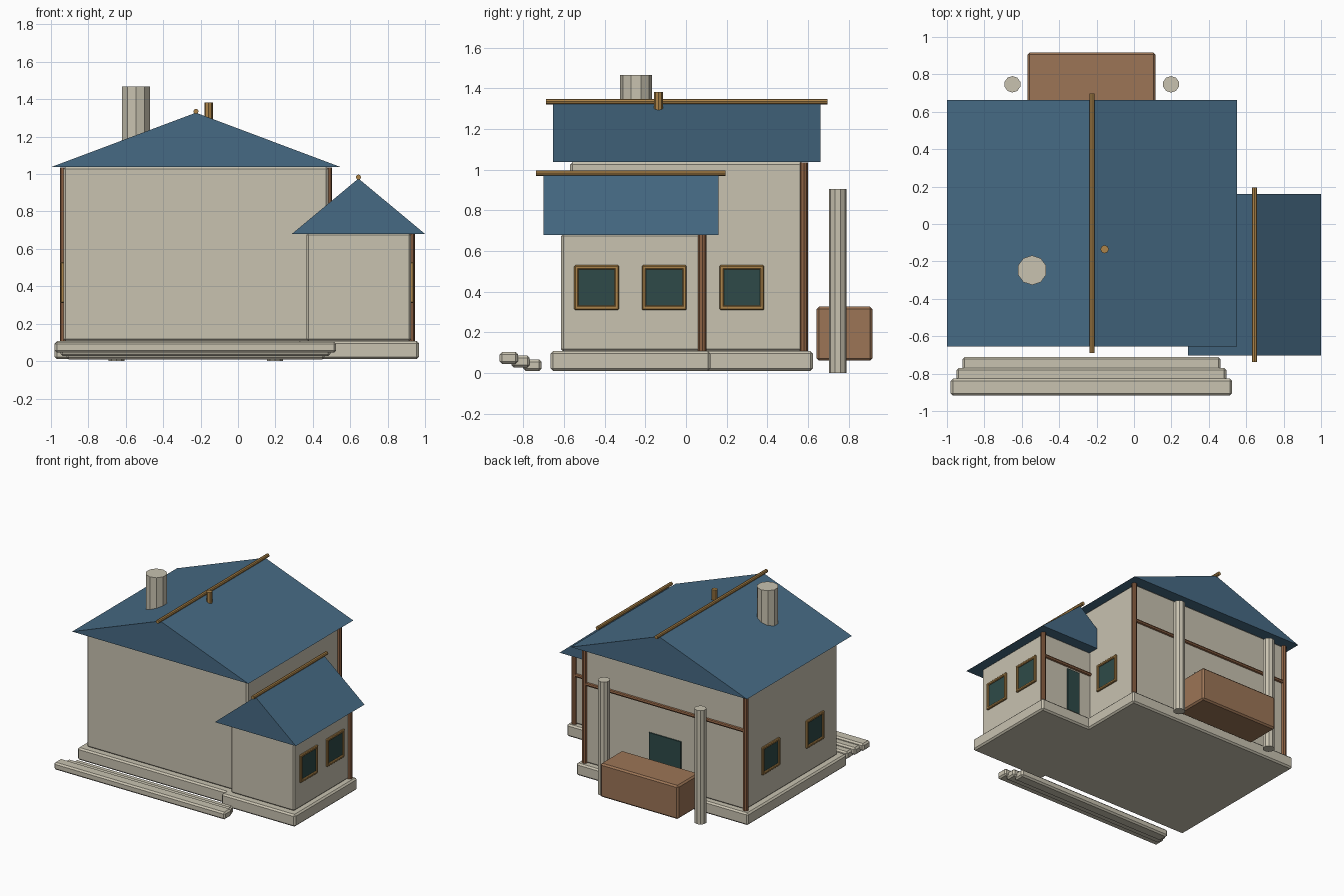
import bpy, bmesh, math
from mathutils import Vector

old = bpy.data.objects.get("Cube")
if old:
    bpy.data.objects.remove(old, do_unlink=True)


def material(name, rgb):
    m = bpy.data.materials.new(name)
    m.use_nodes = True
    lin = [((c / 255 + 0.055) / 1.055) ** 2.4 for c in rgb] + [1.0]
    m.diffuse_color = lin
    m.node_tree.nodes["Principled BSDF"].inputs["Base Color"].default_value = lin
    return m


PLASTER = material("plaster", (200, 194, 176))
ROOF = material("slate blue", (70, 106, 132))
OCHRE = material("ochre wood", (172, 132, 74))
TIMBER = material("dark timber", (142, 98, 68))
CRATE = material("crate brown", (156, 117, 86))
GLASS = material("dark teal", (46, 74, 72))


def finish(name, bm, mat):
    bmesh.ops.recalc_face_normals(bm, faces=bm.faces)
    me = bpy.data.meshes.new(name)
    bm.to_mesh(me)
    bm.free()
    me.materials.append(mat)
    ob = bpy.data.objects.new(name, me)
    bpy.context.scene.collection.objects.link(ob)
    return ob


def box(name, x, y, z, mat, bevel=0.012):
    """Box from (low, high) ranges, with chamfered edges."""
    bm = bmesh.new()
    bmesh.ops.create_cube(bm, size=1)
    for v in bm.verts:
        v.co = Vector([(a + b) / 2 + c * (b - a) for c, (a, b) in zip(v.co, (x, y, z))])
    ob = finish(name, bm, mat)
    if bevel:
        mod = ob.modifiers.new("chamfer", 'BEVEL')
        mod.width = bevel
        mod.segments = 1
    return ob


def rod(name, start, end, radius, mat, sides=8):
    """Faceted cylinder between two points."""
    a, b = Vector(start), Vector(end)
    bm = bmesh.new()
    bmesh.ops.create_cone(bm, cap_ends=True, segments=sides, radius1=radius,
                          radius2=radius, depth=(b - a).length)
    ob = finish(name, bm, mat)
    ob.location = (a + b) / 2
    ob.rotation_euler = (b - a).to_track_quat('Z', 'Y').to_euler()
    return ob


def gable_roof(name, x, y, z):
    """Solid triangular prism with its ridge along y, plus a ridge pole."""
    mid = (x[0] + x[1]) / 2
    bm = bmesh.new()
    tri = [bm.verts.new((px, y[0], pz))
           for px, pz in ((x[0], z[0]), (x[1], z[0]), (mid, z[1]))]
    face = bm.faces.new(tri)
    ext = bmesh.ops.extrude_face_region(bm, geom=[face])
    for v in ext["geom"]:
        if isinstance(v, bmesh.types.BMVert):
            v.co.y = y[1]
    if not any(len(f.verts) == 3 and f.calc_center_median().y < y[0] + 0.01 for f in bm.faces):
        bm.faces.new(tri)
    finish(name, bm, ROOF)
    top = z[1] + 0.007
    rod(name + "_ridge_pole", (mid, y[0] - 0.035, top), (mid, y[1] + 0.035, top), 0.014, OCHRE)


def window(name, wall_x, y, side):
    """Square window on a wall facing +x or -x."""
    z, half, bar = 0.42, 0.11, 0.021

    def span(d0, d1):
        return tuple(sorted((wall_x + side * d0, wall_x + side * d1)))

    depth = span(-0.01, 0.015)
    for s, end in ((-1, "a"), (1, "b")):
        edge = sorted((s * half, s * (half - bar)))
        box(f"{name}_jamb_{end}", depth, [y + e for e in edge], (z - half, z + half), OCHRE, 0.005)
        box(f"{name}_rail_{end}", depth, (y - half, y + half), [z + e for e in edge], OCHRE, 0.005)
    inner = half - bar + 0.002
    box(name + "_glass", span(-0.004, 0.005), (y - inner, y + inner),
        (z - inner, z + inner), GLASS, 0)


def back_timber(name, x0, x1, y, top, posts):
    """Corner posts and a cross beam on a back wall."""
    for i, px in enumerate(posts):
        rod(f"{name}_post_{i + 1}", (px, y, 0.105), (px, y, top), 0.02, TIMBER)
    z = 0.11 + (top - 0.11) * 0.675
    rod(name + "_beam", (x0, y, z), (x1, y, z), 0.015, TIMBER)


# Foundations and walls
box("main_foundation", (-0.98, 0.53), (-0.62, 0.625), (0.01, 0.107), PLASTER)
box("wing_foundation", (0.32, 0.967), (-0.667, 0.12), (0.01, 0.107), PLASTER)
box("main_walls", (-0.933, 0.483), (-0.57, 0.58), (0.105, 1.038), PLASTER)
box("wing_walls", (0.365, 0.925), (-0.615, 0.08), (0.105, 0.685), PLASTER)

# Roofs with ridge poles
gable_roof("main_roof", (-1.0, 0.55), (-0.655, 0.662), (1.037, 1.328))
gable_roof("wing_roof", (0.288, 1.0), (-0.702, 0.16), (0.68, 0.976))

# Chimney and small flue
rod("chimney", (-0.545, -0.247, 1.06), (-0.545, -0.247, 1.467), 0.079, PLASTER, 10)
rod("flue", (-0.157, -0.135, 1.25), (-0.157, -0.135, 1.383), 0.022, OCHRE)

# Timber on the back walls
back_timber("main", -0.933, 0.483, 0.58, 1.035, (-0.933, 0.483))
back_timber("wing", 0.483, 0.925, 0.08, 0.68, (0.925,))

# Windows
window("wing_window_front", 0.925, -0.44, 1)
window("wing_window_back", 0.925, -0.107, 1)
window("main_window_left", 0.483, 0.275, 1)
window("main_window_right_back", -0.933, 0.275, -1)
window("main_window_right_front", -0.933, -0.28, -1)

# Doors on the back walls
box("main_door", (-0.365, -0.085), (0.575, 0.589), (0.107, 0.5), GLASS, 0)
box("wing_door", (0.589, 0.701), (0.075, 0.089), (0.107, 0.465), GLASS, 0)

# Front steps, each lower and narrower toward the house
for i in range(3):
    y0 = -0.917 + 0.058 * i
    z0 = 0.045 - 0.018 * i
    inset = 0.031 * i
    box(f"front_step_{i + 1}", (-0.98 + inset, 0.525 - inset), (y0, y0 + 0.09),
        (z0, z0 + 0.058), PLASTER)

# Crate and free-standing columns behind the house
box("back_crate", (-0.57, 0.115), (0.643, 0.917), (0.06, 0.327), CRATE)
for x, side in ((-0.65, "right"), (0.198, "left")):
    rod(f"back_column_{side}", (x, 0.747, 0), (x, 0.747, 0.905), 0.044, PLASTER, 10)
